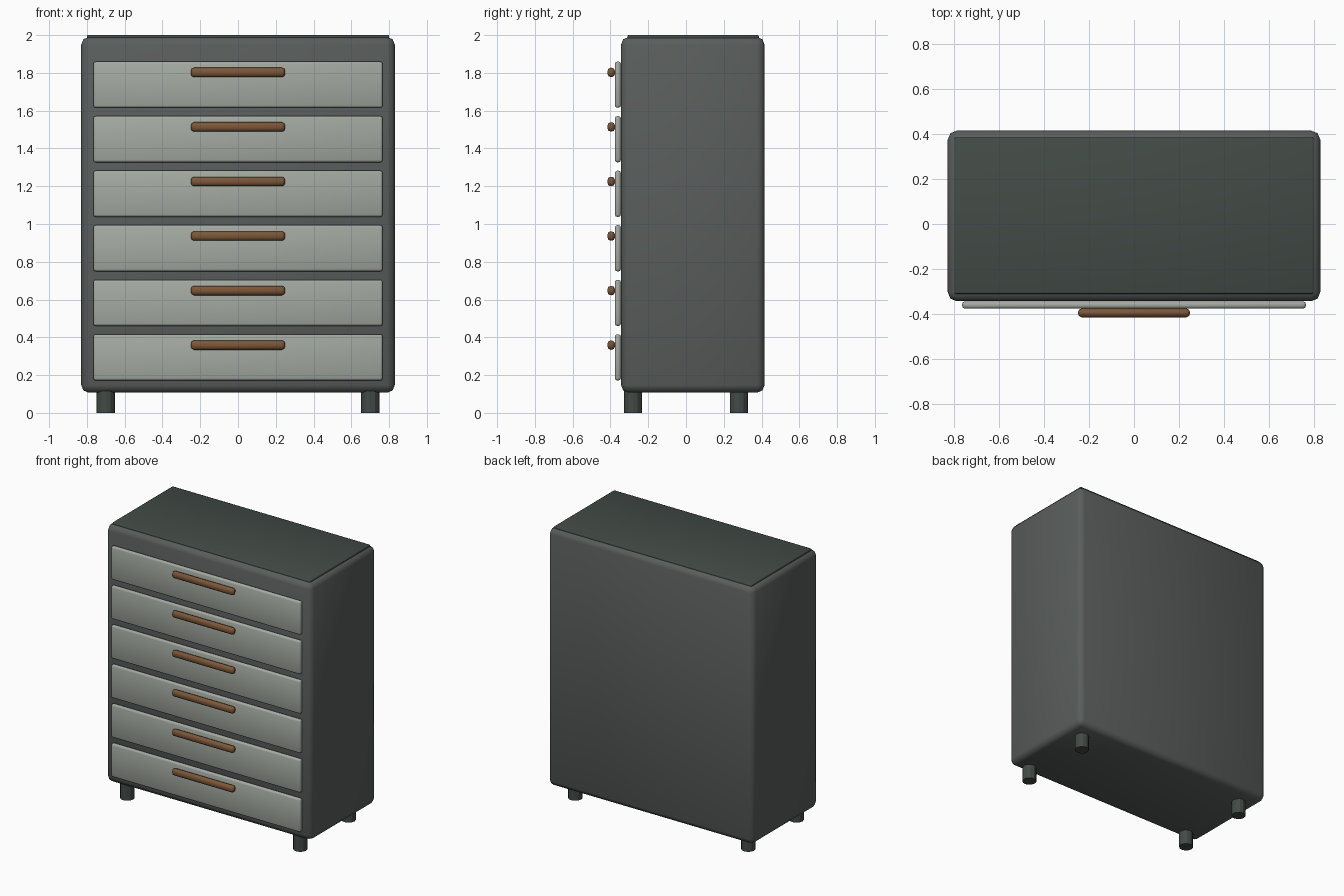
import bpy

if "Cube" in bpy.data.objects:
    bpy.data.objects.remove(bpy.data.objects["Cube"])


def material(name, rgb):
    m = bpy.data.materials.new(name)
    m.diffuse_color = (*rgb, 1)
    m.use_nodes = True
    m.node_tree.nodes["Principled BSDF"].inputs["Base Color"].default_value = m.diffuse_color
    return m


BODY = material("body_grey", (0.10, 0.11, 0.105))
DARK = material("dark_green_grey", (0.055, 0.07, 0.062))
FRONT = material("light_grey", (0.37, 0.40, 0.36))
WOOD = material("wood", (0.20, 0.095, 0.04))


def box(name, lo, hi, mat, bevel, segments=2):
    """Rounded box spanning the corners lo and hi."""
    mid = [(a + b) / 2 for a, b in zip(lo, hi)]
    bpy.ops.mesh.primitive_cube_add(size=1, location=mid)
    o = bpy.context.object
    o.name = name
    o.scale = [b - a for a, b in zip(lo, hi)]
    bpy.ops.object.transform_apply(location=False, rotation=False, scale=True)
    o.data.materials.append(mat)
    mod = o.modifiers.new("Bevel", 'BEVEL')
    mod.width = bevel
    mod.segments = segments
    bpy.ops.object.modifier_apply(modifier="Bevel")
    bpy.ops.object.shade_smooth()
    return o


# Cabinet body and top panel
box("cabinet_body", (-0.83, -0.344, 0.107), (0.83, 0.416, 1.99), BODY, 0.04)
box("top_panel", (-0.80, -0.311, 1.97), (0.80, 0.386, 2.0), DARK, 0.006)

# Six drawer fronts, each with a bar handle
for i in range(6):
    z = 0.294 + 0.2887 * i
    box(f"drawer_front_{i + 1}", (-0.766, -0.377, z - 0.122),
        (0.766, -0.345, z + 0.122), FRONT, 0.012)
    box(f"drawer_handle_{i + 1}", (-0.25, -0.416, z + 0.04),
        (0.25, -0.376, z + 0.09), WOOD, 0.018)

# Four short feet
for sx, side in ((-1, "left"), (1, "right")):
    for sy, end in ((-1, "front"), (1, "back")):
        bpy.ops.mesh.primitive_cylinder_add(
            vertices=12, radius=0.048, depth=0.12,
            location=(0.70 * sx, 0.28 * sy, 0.06))
        foot = bpy.context.object
        foot.name = f"foot_{end}_{side}"
        foot.data.materials.append(DARK)
